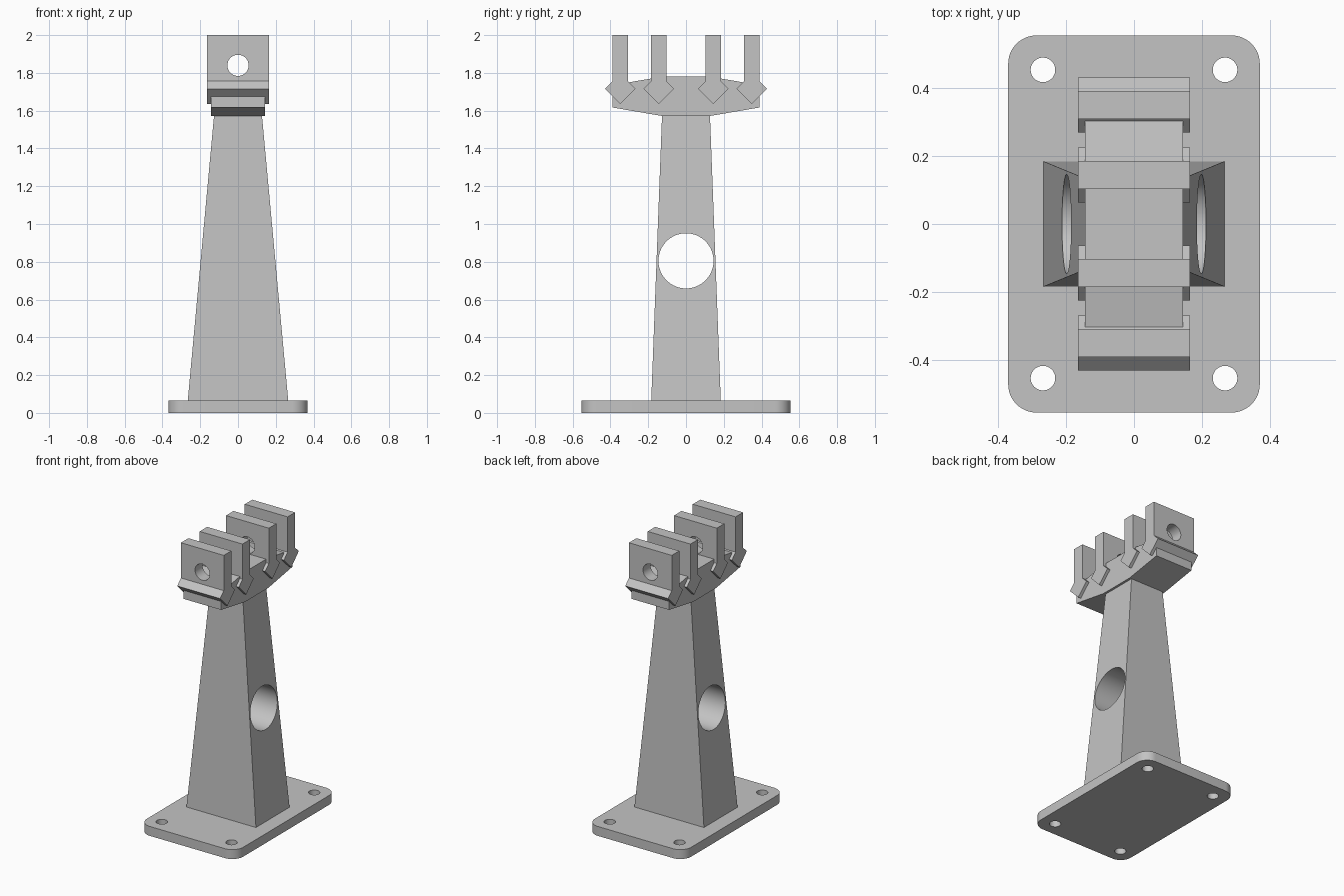
import bpy, bmesh, math
from mathutils import Vector

cube = bpy.data.objects.get("Cube")
if cube:
    bpy.data.objects.remove(cube, do_unlink=True)

grey = bpy.data.materials.new("light grey")
grey.use_nodes = True
colour = (0.55, 0.55, 0.55, 1)
grey.diffuse_color = colour
grey.node_tree.nodes["Principled BSDF"].inputs["Base Color"].default_value = colour


def add_object(name, bm):
    bmesh.ops.recalc_face_normals(bm, faces=bm.faces)
    mesh = bpy.data.meshes.new(name)
    bm.to_mesh(mesh)
    bm.free()
    mesh.materials.append(grey)
    obj = bpy.data.objects.new(name, mesh)
    bpy.context.collection.objects.link(obj)
    return obj


def select(obj):
    bpy.ops.object.select_all(action='DESELECT')
    obj.select_set(True)
    bpy.context.view_layer.objects.active = obj


def extrude_x(name, profile, half_width):
    """Solid from a (y, z) outline, centred on x = 0."""
    bm = bmesh.new()
    face = bm.faces.new([bm.verts.new((-half_width, y, z)) for y, z in profile])
    result = bmesh.ops.extrude_face_region(bm, geom=[face])
    verts = [v for v in result["geom"] if isinstance(v, bmesh.types.BMVert)]
    bmesh.ops.translate(bm, verts=verts, vec=(2 * half_width, 0, 0))
    return add_object(name, bm)


def drill(obj, centre, radius, axis):
    """Cut a round through hole along the given axis."""
    bm = bmesh.new()
    bmesh.ops.create_cone(bm, cap_ends=True, segments=64, radius1=radius,
                          radius2=radius, depth=0.8)
    turn = Vector((0, 0, 1)).rotation_difference(Vector(axis)).to_matrix()
    bmesh.ops.rotate(bm, verts=bm.verts, matrix=turn)
    bmesh.ops.translate(bm, verts=bm.verts, vec=centre)
    cutter = add_object("hole_cutter", bm)
    cutter.hide_render = True
    mod = obj.modifiers.new("hole", 'BOOLEAN')
    mod.operation = 'DIFFERENCE'
    mod.solver = 'EXACT'
    mod.object = cutter
    select(obj)
    bpy.ops.object.modifier_apply(modifier=mod.name)
    bpy.data.objects.remove(cutter, do_unlink=True)


def finish(obj):
    select(obj)
    bpy.ops.object.shade_smooth_by_angle(angle=math.radians(30))


# Base plate with rounded corners and four bolt holes
BASE_TOP = 0.065
bm = bmesh.new()
bmesh.ops.create_cube(bm, size=1)
bmesh.ops.scale(bm, verts=bm.verts, vec=(0.738, 1.106, BASE_TOP))
bmesh.ops.translate(bm, verts=bm.verts, vec=(0, 0, BASE_TOP / 2))
upright = [e for e in bm.edges if abs(e.verts[0].co.z - e.verts[1].co.z) > 0.01]
bmesh.ops.bevel(bm, geom=upright, offset=0.083, segments=12, profile=0.5,
                affect='EDGES')
base = add_object("base_plate", bm)
for sx in (-1, 1):
    for sy in (-1, 1):
        drill(base, (sx * 0.267, sy * 0.452, 0), 0.036, (0, 0, 1))
finish(base)

# Tapered column with a large cross hole
COLUMN_TOP = 1.572
bm = bmesh.new()
bmesh.ops.create_cube(bm, size=2)
for v in bm.verts:
    top = v.co.z > 0
    v.co.x *= 0.127 if top else 0.266
    v.co.y *= 0.127 if top else 0.184
    v.co.z = COLUMN_TOP if top else BASE_TOP
column = add_object("column", bm)
drill(column, (0, 0, 0.805), 0.146, (1, 0, 0))
finish(column)

# Cradle: a beam whose ends taper outwards
half = [(0.127, COLUMN_TOP), (0.39, 1.617), (0.39, 1.735), (0.127, 1.78)]
extrude_x("cradle", half + [(-y, z) for y, z in reversed(half)], 0.143)

# Upright lugs, each on a diamond-shaped foot
FOOT_Z, FOOT_R, LUG_T = 1.716, 0.081, 0.041
for i, y in enumerate((-0.349, -0.144, 0.144, 0.349)):
    side = [(FOOT_R, FOOT_Z), (LUG_T, FOOT_Z + FOOT_R - LUG_T), (LUG_T, 2.0)]
    outline = [(0, FOOT_Z - FOOT_R)] + side + [(-a, z) for a, z in reversed(side)]
    lug = extrude_x(f"lug_{i + 1}", [(y + a, z) for a, z in outline], 0.164)
    drill(lug, (0, y, 1.84), 0.056, (0, 1, 0))
    finish(lug)
